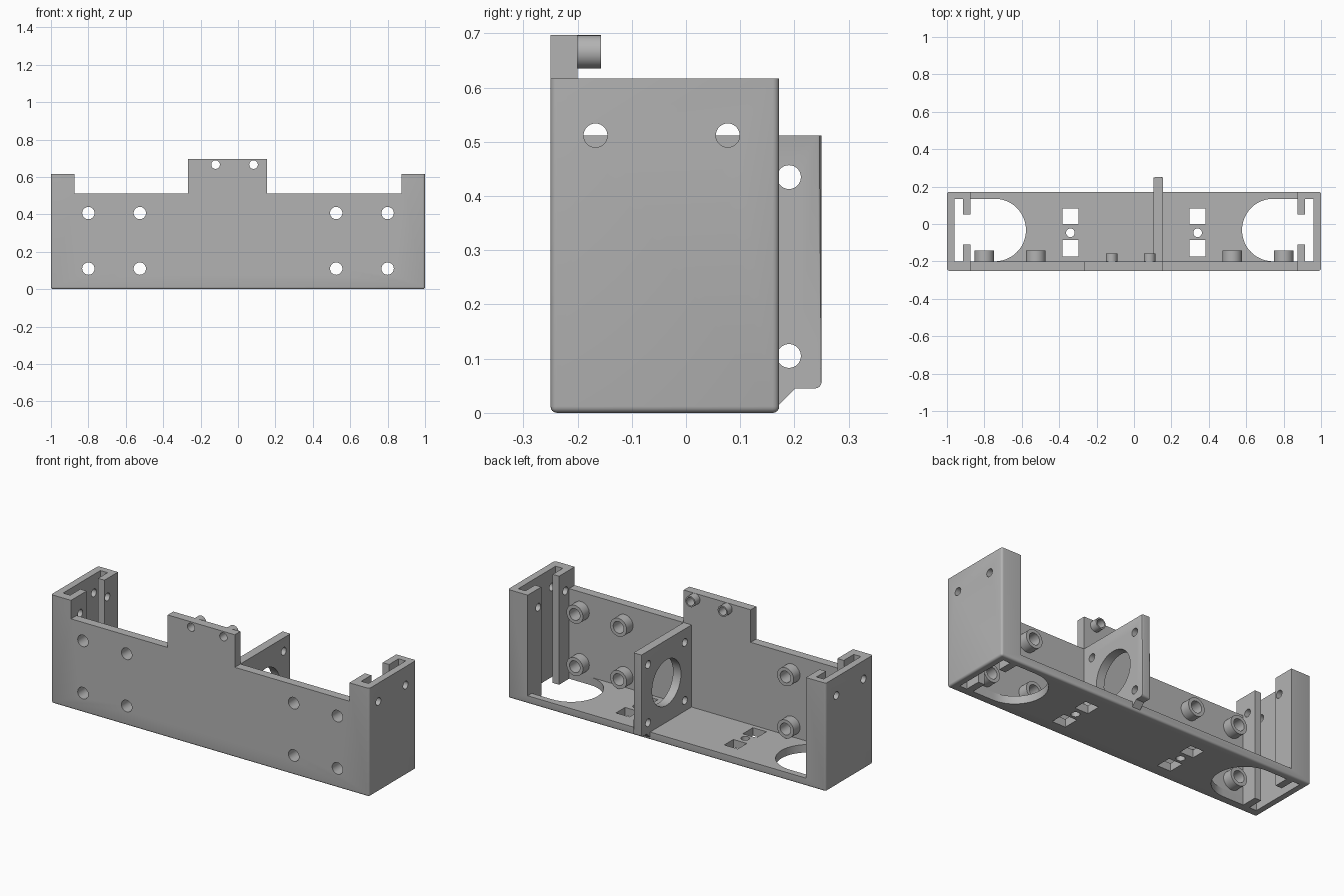
import bpy, bmesh, math
from mathutils import Matrix, Vector

if "Cube" in bpy.data.objects:
    bpy.data.objects.remove(bpy.data.objects["Cube"], do_unlink=True)

grey = bpy.data.materials.new("plain grey")
grey.use_nodes = True
colour = (0.45, 0.45, 0.45, 1)
grey.diffuse_color = colour
grey.node_tree.nodes["Principled BSDF"].inputs["Base Color"].default_value = colour


def finish(name, bm):
    mesh = bpy.data.meshes.new(name)
    bmesh.ops.recalc_face_normals(bm, faces=bm.faces)
    bm.to_mesh(mesh)
    bm.free()
    mesh.materials.append(grey)
    ob = bpy.data.objects.new(name, mesh)
    bpy.context.collection.objects.link(ob)
    return ob


def box(name, x, y, z, bevel=0, rounded=None):
    """Box from three ranges; edges chosen by the rule get rounded."""
    bm = bmesh.new()
    lo, hi = Vector((x[0], y[0], z[0])), Vector((x[1], y[1], z[1]))
    size = Matrix.Diagonal((*(hi - lo), 1))
    bmesh.ops.create_cube(bm, size=1, matrix=Matrix.Translation((lo + hi) / 2) @ size)
    if bevel:
        edges = [e for e in bm.edges if rounded((e.verts[0].co + e.verts[1].co) / 2)]
        bmesh.ops.bevel(bm, geom=edges, offset=bevel, segments=4, profile=0.5, affect='EDGES')
    return finish(name, bm)


def prism(name, points, axis, start, end):
    """Extrude a flat outline along x, y or z."""
    bm = bmesh.new()
    place = {'x': lambda a, b: (start, a, b), 'y': lambda a, b: (a, start, b),
             'z': lambda a, b: (a, b, start)}[axis]
    face = bm.faces.new([bm.verts.new(place(a, b)) for a, b in points])
    out = bmesh.ops.extrude_face_region(bm, geom=[face])
    step = Vector([(end - start) * (axis == k) for k in 'xyz'])
    bmesh.ops.translate(bm, vec=step, verts=[v for v in out['geom'] if isinstance(v, bmesh.types.BMVert)])
    return finish(name, bm)


def arc(a, b, r, first=0, last=360, n=32):
    full = last - first == 360
    angles = [math.radians(first + (last - first) * i / n) for i in range(n if full else n + 1)]
    return [(a + r * math.cos(t), b + r * math.sin(t)) for t in angles]


def rod(axis, a, b, r, start, end):
    return prism("rod", arc(a, b, r), axis, start, end)


def combine(ob, other, operation='DIFFERENCE'):
    mod = ob.modifiers.new("combine", 'BOOLEAN')
    mod.operation, mod.solver, mod.object = operation, 'EXACT', other
    graph = bpy.context.evaluated_depsgraph_get()
    mesh = bpy.data.meshes.new_from_object(ob.evaluated_get(graph))
    ob.modifiers.clear()
    ob.data = mesh
    bpy.data.objects.remove(other, do_unlink=True)


# Main body: one rounded block, hollowed into floor, front wall and end channels
FRONT, INNER, BACK, FLOOR = -0.25, -0.2, 0.172, 0.045
body = box("bracket_body", (-1, 1), (FRONT, BACK), (0, 0.697), 0.012,
           lambda c: c.z < 0.01 or (abs(c.x) > 0.9 and c.z < 0.6))
combine(body, box("inside", (-0.875, 0.875), (INNER, 1), (FLOOR, 1)))
combine(body, box("wall_top", (-0.875, -0.267), (-1, 0), (0.512, 1)))
combine(body, box("wall_top", (0.155, 0.875), (-1, 0), (0.512, 1)))

for s in (-1, 1):
    def span(a, b):
        return sorted((s * a, s * b))
    # End channel: lower top, slot and opening between the two lips
    combine(body, box("end_top", span(0.875, 1.1), (-1, 1), (0.617, 1)))
    combine(body, box("slot", span(0.915, 0.96), (INNER, 0.135), (-1, 1)))
    combine(body, box("lip_gap", span(0.87, 0.93), (-0.11, 0.05), (-1, 1)))
    # Round-ended floor opening
    outline = [(0.875, INNER)] + arc(0.745, -0.0325, 0.1675, 270, 90, 24) + [(0.875, 0.135)]
    combine(body, prism("floor_hole", [(s * a, b) for a, b in outline], 'z', -0.1, 0.3))
    # Cable-tie windows and centre screw hole
    for y in ((-0.175, -0.085), (0, 0.082)):
        combine(body, box("window", span(0.298, 0.383), y, (-0.1, 0.2)))
    combine(body, rod('z', s * 0.34, -0.047, 0.023, -0.1, 0.2))
    # Cross holes through end wall and lips
    for y in (-0.167, 0.077):
        combine(body, rod('x', y, 0.512, 0.022, s * 0.8, s * 1.1))
    # Drilled bosses behind the front wall
    for x in (0.525, 0.8):
        for z in (0.11, 0.407):
            combine(body, rod('y', s * x, z, 0.052, -0.22, -0.143), 'UNION')
            combine(body, rod('y', s * x, z, 0.033, -0.4, 0))

# Small bosses on the raised tab
for x in (-0.12, 0.083):
    combine(body, rod('y', x, 0.666, 0.0308, -0.22, -0.157), 'UNION')
    combine(body, rod('y', x, 0.666, 0.023, -0.4, 0))

# Upright motor plate with large bore, four screw holes and a sloped foot
plate_side = [(INNER, FLOOR), (BACK - 0.01, FLOOR), (BACK - 0.01, 0.015), (BACK, 0.015),
              (0.202, FLOOR)] + arc(0.238, FLOOR + 0.012, 0.012, 270, 360, 4) + [(0.25, 0.512), (INNER, 0.512)]
plate = prism("motor_plate", plate_side, 'x', 0.105, 0.155)
bm = bmesh.new()
bm.from_mesh(plate.data)
rear = [e for e in bm.edges if all(v.co.y > 0.249 for v in e.verts) and abs(e.verts[0].co.z - e.verts[1].co.z) > 0.1]
bmesh.ops.bevel(bm, geom=rear, offset=0.008, segments=3, profile=0.5, affect='EDGES')
bm.to_mesh(plate.data)
bm.free()
combine(plate, rod('x', 0.025, 0.27, 0.13, 0, 0.3))
for y in (-0.14, 0.19):
    for z in (0.105, 0.435):
        combine(plate, rod('x', y, z, 0.022, 0, 0.3))

# Smooth round surfaces, crisp edges
for ob in (body, plate):
    bpy.ops.object.select_all(action='DESELECT')
    ob.select_set(True)
    bpy.context.view_layer.objects.active = ob
    bpy.ops.object.shade_smooth_by_angle(angle=math.radians(30))
